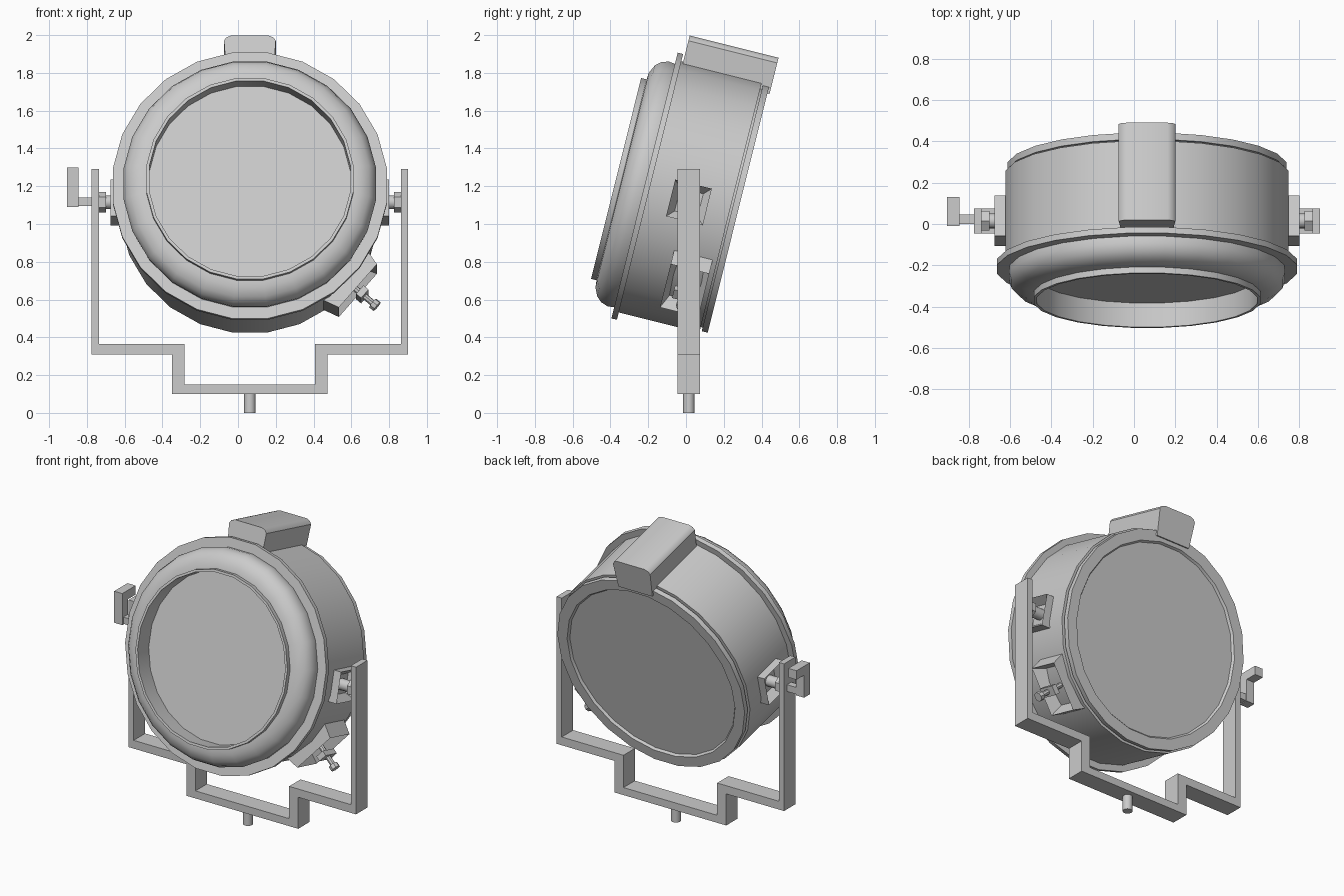
import bpy, bmesh, math
from mathutils import Matrix, Vector

cube = bpy.data.objects.get("Cube")
if cube:
    bpy.data.objects.remove(cube, do_unlink=True)

grey = bpy.data.materials.new("light_grey_metal")
grey.use_nodes = True
grey.diffuse_color = (0.6, 0.6, 0.6, 1)
grey.node_tree.nodes["Principled BSDF"].inputs["Base Color"].default_value = (0.6, 0.6, 0.6, 1)

CX, PIVOT_Y = 0.063, 0.015
# Tilted lamp frame: local y runs backward along the lamp axis
LAMP = Matrix.Translation((CX, -0.205, 1.2)) @ Matrix.Rotation(math.radians(-14), 4, 'X')


def finish(bm, name, matrix=Matrix(), smooth=False):
    bmesh.ops.recalc_face_normals(bm, faces=bm.faces[:])
    bm.transform(matrix)
    mesh = bpy.data.meshes.new(name)
    bm.to_mesh(mesh)
    bm.free()
    mesh.materials.append(grey)
    obj = bpy.data.objects.new(name, mesh)
    bpy.context.collection.objects.link(obj)
    if smooth:
        bpy.ops.object.select_all(action='DESELECT')
        obj.select_set(True)
        bpy.context.view_layer.objects.active = obj
        bpy.ops.object.shade_smooth_by_angle(angle=math.radians(36))
    return obj


def box(name, lo, hi, matrix=Matrix()):
    bm = bmesh.new()
    lo, hi = Vector(lo), Vector(hi)
    bmesh.ops.create_cube(bm, size=1)
    bm.transform(Matrix.Translation((lo + hi) / 2) @ Matrix.Diagonal((hi - lo).to_4d()))
    return finish(bm, name, matrix)


def rod(name, radius, start, end, matrix=Matrix(), sides=16):
    start, end = Vector(start), Vector(end)
    axis = end - start
    bm = bmesh.new()
    bmesh.ops.create_cone(bm, cap_ends=True, segments=sides, radius1=radius,
                          radius2=radius, depth=axis.length)
    bm.transform(Matrix.Translation((start + end) / 2)
                 @ axis.to_track_quat('Z', 'Y').to_matrix().to_4x4())
    return finish(bm, name, matrix, True)


def prism(name, outline, y0, y1, matrix=Matrix(), smooth=False):
    """Extrude an x-z outline along y."""
    bm = bmesh.new()
    face = bm.faces.new([bm.verts.new((x, y0, z)) for x, z in outline])
    new = bmesh.ops.extrude_face_region(bm, geom=[face])["geom"]
    bmesh.ops.translate(bm, vec=(0, y1 - y0, 0),
                        verts=[v for v in new if isinstance(v, bmesh.types.BMVert)])
    return finish(bm, name, matrix, smooth)


def pocket_block(name, r0, r1, t0, t1, half, taper, inset, matrix):
    """Block whose outer (+x) face is inset and sunk to form a pocket."""
    bm = bmesh.new()
    bmesh.ops.create_cube(bm, size=1)
    for v in bm.verts:
        outer = v.co.x > 0
        v.co = (r1 if outer else r0, t1 if v.co.y > 0 else t0,
                math.copysign(half - (taper if outer else 0), v.co.z))
    bm.normal_update()
    face = max(bm.faces, key=lambda f: f.normal.x)
    bmesh.ops.inset_region(bm, faces=[face], thickness=inset)
    for v in face.verts:
        v.co.x -= (r1 - r0) * 0.7
    return finish(bm, name, matrix)


# Housing: hood, rounded front bezel, flange, drum, rear rim and recessed flat back
SIDES = 24
profile = [(.532, -.05), (.532, -.17), (.548, -.17), (.548, -.14), (.585, -.137),
           (.63, -.116), (.655, -.088), (.668, -.05), (.664, -.015), (.725, -.015),
           (.725, .015), (.685, .015), (.685, .455), (.655, .455), (.655, .465),
           (.675, .465), (.675, .498), (.605, .498), (.595, .483)]
bm = bmesh.new()
rings = []
for r, t in profile:
    r /= math.cos(math.pi / SIDES)
    angles = [2 * math.pi * (i + .5) / SIDES for i in range(SIDES)]
    rings.append([bm.verts.new((r * math.cos(a), t, r * math.sin(a))) for a in angles])
for a, b in zip(rings, rings[1:]):
    for i in range(SIDES):
        j = (i + 1) % SIDES
        bm.faces.new((a[i], a[j], b[j], b[i]))
bm.faces.new(rings[0])     # flat lens closing the hood
bm.faces.new(rings[-1])    # flat back panel
finish(bm, "lamp_housing", LAMP, True)

# Vent cover on top of the drum
prism("top_vent_cover", [(-.125, .63), (.125, .63), (.137, .80), (.125, .818), (.1, .828),
                         (-.1, .828), (-.125, .818), (-.137, .80)], .025, .51, LAMP, True)

# Side brackets, pivots and collars, mirrored left and right
for side, label in ((1, "left"), (-1, "right")):
    turn = Matrix.Rotation(0 if side > 0 else math.pi, 4, 'Y')
    pocket_block(label + "_bracket", .66, .737, .135, .335, .10, 0, .055,
                 LAMP @ Matrix.Translation((0, 0, -.03)) @ turn)
    rod(label + "_pivot", .036, (CX + side * .67, PIVOT_Y, 1.115),
        (CX + side * .81, PIVOT_Y, 1.115))
    rod(label + "_collar", .055, (CX + side * .762, PIVOT_Y, 1.115),
        (CX + side * .81, PIVOT_Y, 1.115), sides=6)

# Stepped yoke
outer = [(.838, 1.29), (.838, .31), (.412, .31), (.412, .10)]
inner = [(.345, .15), (.345, .365), (.80, .365), (.80, 1.29)]
outline = (outer + [(-x, z) for x, z in reversed(outer)]
           + [(-x, z) for x, z in reversed(inner)] + inner)
prism("yoke", outline, -.045, .075, Matrix.Translation((CX, 0, 0)))
rod("mounting_pin", .03, (CX, PIVOT_Y, 0), (CX, PIVOT_Y, .11))

# Cranked locking handle on the right
box("handle_stem", (-.86, 0, 1.095), (-.77, .045, 1.14))
box("handle_upright", (-.905, -.01, 1.09), (-.845, .05, 1.30))
box("handle_grip", (-.905, -.01, 1.24), (-.845, .13, 1.30))

# Lower latch with thumbscrew
latch = LAMP @ Matrix.Rotation(math.radians(40.5), 4, 'Y')
pocket_block("latch_block", .64, .752, .22, .43, .185, .03, .05, latch)
rod("latch_screw", .017, (.67, .33, 0), (.88, .33, 0), latch, 8)
rod("latch_screw_head", .03, (.855, .33, 0), (.885, .33, 0), latch, 8)
box("latch_crossbar", (.765, .27, -.03), (.80, .39, .03), latch)
